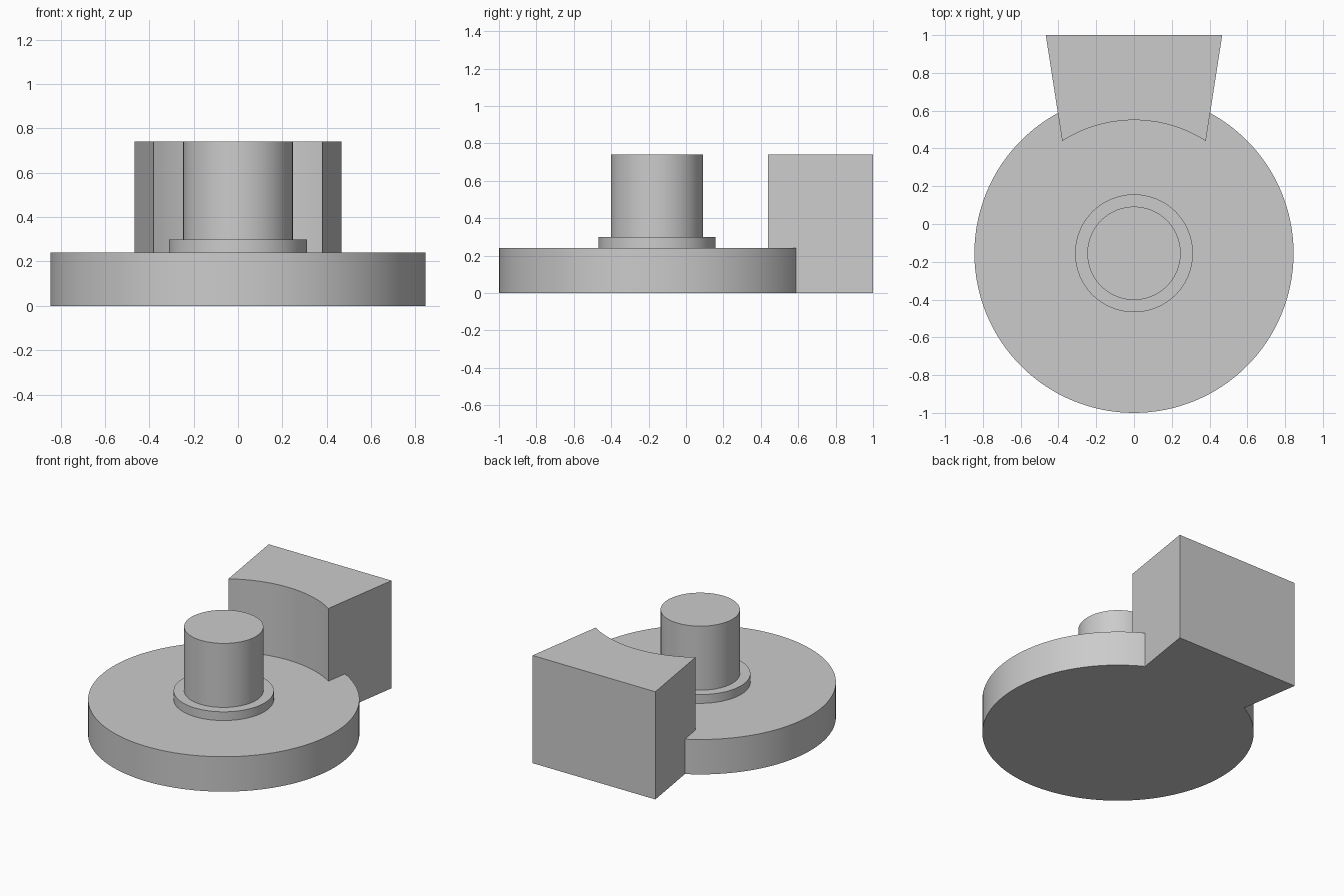
import bpy, bmesh, math

cube = bpy.data.objects.get("Cube")
if cube:
    bpy.data.objects.remove(cube, do_unlink=True)

AXIS_Y = -0.155   # centre of the round parts
SEGMENTS = 128

grey = bpy.data.materials.new("plain_grey")
grey.use_nodes = True
grey.diffuse_color = (0.6, 0.6, 0.6, 1)
grey.node_tree.nodes["Principled BSDF"].inputs["Base Color"].default_value = (0.6, 0.6, 0.6, 1)


def extrude_outline(name, outline, z0, z1):
    """Solid prism from a counter-clockwise outline, with smooth curved walls."""
    bm = bmesh.new()
    base = bm.faces.new([bm.verts.new((x, y, z0)) for x, y in outline])
    top = bmesh.ops.extrude_face_region(bm, geom=[base], use_keep_orig=True)
    moved = [v for v in top["geom"] if isinstance(v, bmesh.types.BMVert)]
    bmesh.ops.translate(bm, verts=moved, vec=(0, 0, z1 - z0))
    bmesh.ops.recalc_face_normals(bm, faces=bm.faces)
    mesh = bpy.data.meshes.new(name)
    bm.to_mesh(mesh)
    bm.free()
    mesh.materials.append(grey)
    obj = bpy.data.objects.new(name, mesh)
    bpy.context.collection.objects.link(obj)
    bpy.ops.object.select_all(action="DESELECT")
    obj.select_set(True)
    bpy.context.view_layer.objects.active = obj
    bpy.ops.object.shade_smooth_by_angle(angle=math.radians(20))
    return obj


def arc(radius, start, end, steps):
    angles = [start + (end - start) * i / steps for i in range(steps + 1)]
    return [(radius * math.cos(a), AXIS_Y + radius * math.sin(a)) for a in angles]


# Round base, collar and centre post
for name, radius, z0, z1 in (
    ("base_disc", 0.845, 0, 0.24),
    ("collar", 0.312, 0.24, 0.30),
    ("centre_post", 0.247, 0.30, 0.74),
):
    extrude_outline(name, arc(radius, 0, math.tau, SEGMENTS)[:-1], z0, z1)

# Flared back block with a concave front concentric with the post
half = math.asin(0.38 / 0.705)
hollow = arc(0.705, math.pi / 2 + half, math.pi / 2 - half, 32)
extrude_outline("back_block", hollow + [(0.467, 1), (-0.467, 1)], 0, 0.74)
